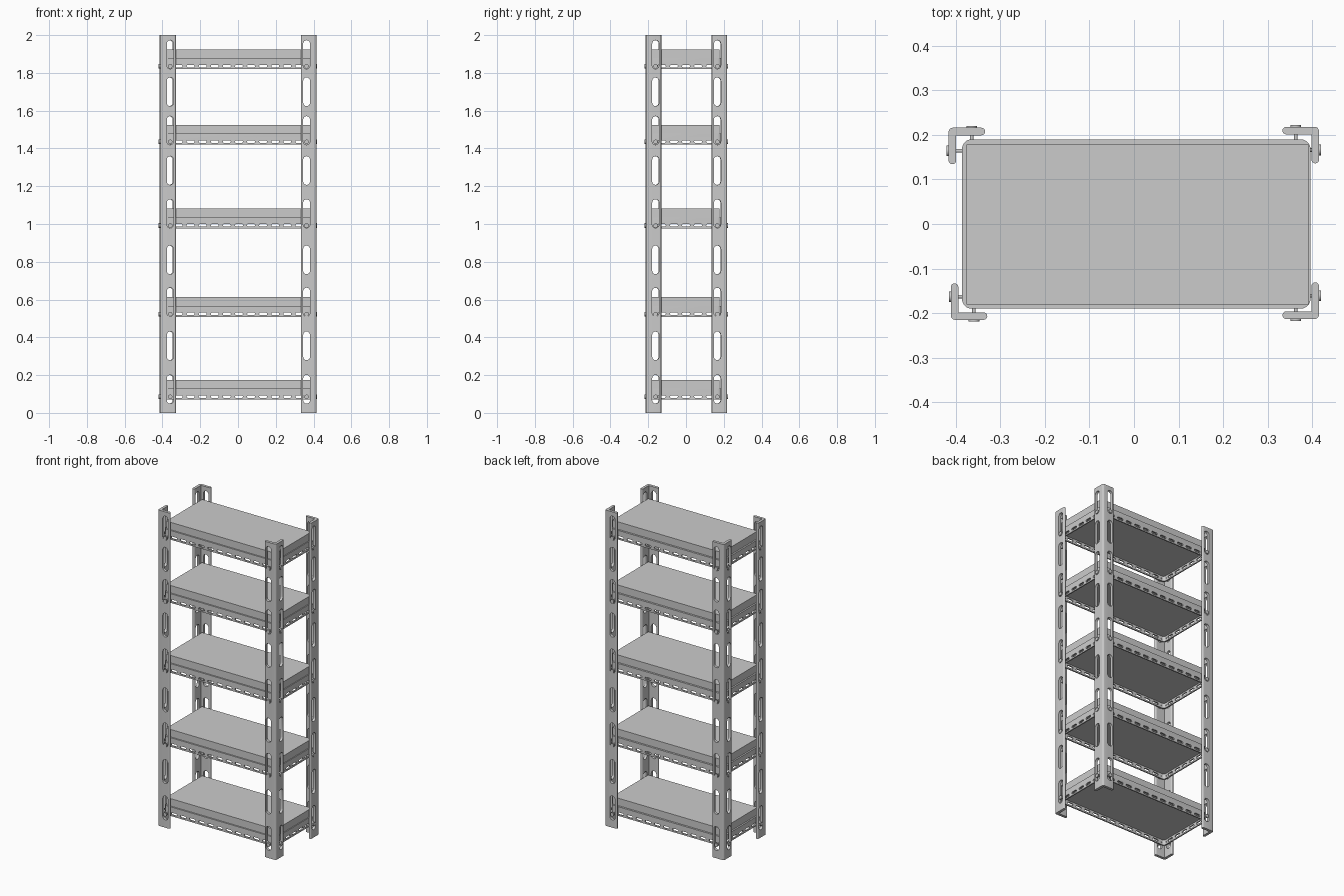
import bpy, bmesh, math
from mathutils import Vector, Matrix

if "Cube" in bpy.data.objects:
    bpy.data.objects.remove(bpy.data.objects["Cube"])

def prism(bm, pts, off):
    """Closed prism from a planar loop of points and an offset vector."""
    off = Vector(off)
    a = [bm.verts.new(p) for p in pts]
    b = [bm.verts.new(Vector(p) + off) for p in pts]
    bm.faces.new(a)
    bm.faces.new(b[::-1])
    n = len(a)
    for i in range(n):
        bm.faces.new((a[i], b[i], b[(i + 1) % n], a[(i + 1) % n]))

def arc(cx, cy, r, a0, a1, n):
    return [(cx + r * math.cos(math.radians(a0 + (a1 - a0) * i / n)),
             cy + r * math.sin(math.radians(a0 + (a1 - a0) * i / n))) for i in range(n + 1)]

def stadium(length, width, upright, n=8):
    r, h = width / 2, (length - width) / 2
    pts = arc(h, 0, r, -90, 90, n) + arc(-h, 0, r, 90, 270, n)
    return [(v, u) for u, v in pts] if upright else pts

def slot(bm, axis, centre, length, width, upright, half):
    """Slot cutter running through a plate along axis x or y."""
    c = Vector(centre)
    if axis == 'y':
        prism(bm, [c + Vector((u, -half, v)) for u, v in stadium(length, width, upright)], (0, 2 * half, 0))
    else:
        prism(bm, [c + Vector((-half, u, v)) for u, v in stadium(length, width, upright)], (2 * half, 0, 0))

def make(name, bm, smooth=True):
    bmesh.ops.recalc_face_normals(bm, faces=bm.faces)
    me = bpy.data.meshes.new(name)
    bm.to_mesh(me)
    bm.free()
    ob = bpy.data.objects.new(name, me)
    bpy.context.collection.objects.link(ob)
    if smooth:
        activate(ob)
        bpy.ops.object.shade_smooth_by_angle(angle=math.radians(35))
    return ob

def activate(ob):
    bpy.ops.object.select_all(action='DESELECT')
    ob.select_set(True)
    bpy.context.view_layer.objects.active = ob

def cut(ob, cutter):
    cutter.hide_render = True
    m = ob.modifiers.new("slots", 'BOOLEAN')
    m.operation, m.object, m.solver = 'DIFFERENCE', cutter, 'EXACT'
    activate(ob)
    bpy.ops.object.modifier_apply(modifier=m.name)
    bpy.data.objects.remove(cutter)
    bpy.ops.object.shade_smooth_by_angle(angle=math.radians(35))

def rounded_rect(x0, x1, y0, y1, r, n=5):
    return (arc(x1 - r, y1 - r, r, 0, 90, n) + arc(x0 + r, y1 - r, r, 90, 180, n) +
            arc(x0 + r, y0 + r, r, 180, 270, n) + arc(x1 - r, y0 + r, r, 270, 360, n))

SLOTS = [0.125, 0.355, 0.587, 0.81, 1.055, 1.283, 1.495, 1.70, 1.897]
SHELVES = [0.07, 0.508, 0.977, 1.42, 1.82]
LEG, T, OFF = 0.082, 0.017, 0.052

def post(name, cx, cy):
    """Slotted angle post with its outer corner at (cx, cy)."""
    sx, sy = -math.copysign(1, cx), -math.copysign(1, cy)
    h = T / 2
    prof = (arc(0.01, 0.01, 0.01, 180, 270, 5) + arc(LEG - h, h, h, -90, 90, 8) +
            [(T, T)] + arc(h, LEG - h, h, 0, 180, 8))
    bm = bmesh.new()
    prism(bm, [(cx + sx * u, cy + sy * v, 0) for u, v in prof], (0, 0, 2))
    ob = make(name, bm, False)
    cb = bmesh.new()
    for z in SLOTS:
        slot(cb, 'y', (cx + sx * OFF, cy + sy * h, z), 0.152, 0.036, True, 0.015)
        slot(cb, 'x', (cx + sx * h, cy + sy * OFF, z), 0.152, 0.036, True, 0.015)
    cut(ob, make("post_cutter", cb, False))

    # bolts joining this post to every shelf
    bm = bmesh.new()
    def rod(c, axis, r, length):
        rot = Matrix.Rotation(math.pi / 2, 4, 'X' if axis == 'y' else 'Y')
        bmesh.ops.create_cone(bm, cap_ends=True, segments=12, radius1=r, radius2=r,
                              depth=length, matrix=Matrix.Translation(c) @ rot)
    for z in SHELVES:
        z += 0.015
        rod((cx + sx * OFF, cy, z), 'y', 0.012, 0.008)
        rod((cx + sx * OFF, cy + sy * 0.018, z), 'y', 0.004, 0.036)
        rod((cx, cy + sy * OFF, z), 'x', 0.012, 0.008)
        rod((cx + sx * 0.018, cy + sy * OFF, z), 'x', 0.004, 0.036)
    make(name + "_bolts", bm)

post("front_left_post", -0.411, -0.215)
post("front_right_post", 0.415, -0.213)
post("back_left_post", -0.416, 0.216)
post("back_right_post", 0.415, 0.218)

X0, X1, Y0, Y1, W = -0.386, 0.396, -0.19, 0.19, 0.008

def shelf(i, z):
    # tray frame: open underneath with a slotted rim
    bm = bmesh.new()
    o2 = rounded_rect(X0, X1, Y0, Y1, 0.022)
    i2 = rounded_rect(X0 + W, X1 - W, Y0 + W, Y1 - W, 0.014)
    ring = lambda pts, h: [bm.verts.new((x, y, z + h)) for x, y in pts]
    loops = [ring(o2, 0.058), ring(o2, 0), ring(i2, 0), ring(i2, 0.032)]
    n = len(o2)
    for a, b in zip(loops, loops[1:]):
        for k in range(n):
            bm.faces.new((a[k], b[k], b[(k + 1) % n], a[(k + 1) % n]))
    bm.faces.new(loops[0])
    bm.faces.new(loops[-1])
    ob = make(f"shelf_frame_{i}", bm, False)
    cb = bmesh.new()
    for k in range(-5, 6):
        for y in (Y0, Y1):
            slot(cb, 'y', (0.005 + k * 0.064, y, z + 0.016), 0.042, 0.014, False, 0.015)
    for k in range(-2, 3):
        for x in (X0, X1):
            slot(cb, 'x', (x, k * 0.064, z + 0.016), 0.042, 0.014, False, 0.015)
    cut(ob, make("shelf_cutter", cb, False))

    # board resting on the frame
    bm = bmesh.new()
    bx0, bx1, by0, by1 = X0 + 0.01, X1 - 0.005, Y0 + 0.009, Y1 - 0.012
    prism(bm, [(bx0, by0, z + 0.056), (bx1, by0, z + 0.056),
               (bx1, by1, z + 0.056), (bx0, by1, z + 0.056)], (0, 0, 0.049))
    make(f"shelf_board_{i}", bm, False)

for i, z in enumerate(SHELVES, 1):
    shelf(i, z)
